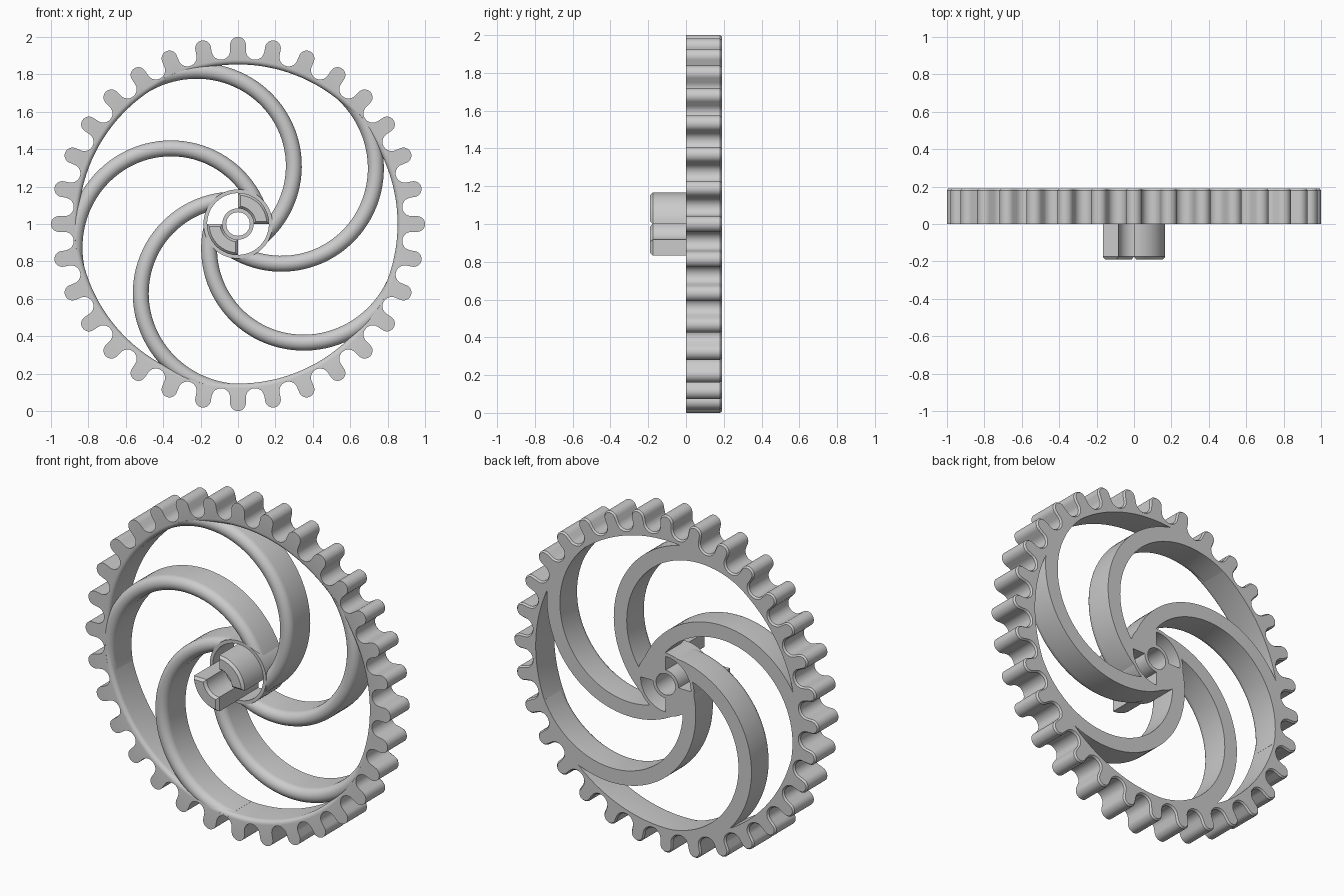
import bpy, bmesh
from math import sin, cos, pi, radians, atan2, hypot

cube = bpy.data.objects.get("Cube")
if cube:
    bpy.data.objects.remove(cube)

DEPTH = 0.19      # wheel thickness
CENTRE_Z = 1.0    # axle height
TEETH = 32
SPOKES = 5


def skin(name, loops, wrap=False, angle=35):
    """Bridge equal loops of (x, height, y) points; wrap round or cap the ends."""
    bm = bmesh.new()
    rows = [[bm.verts.new((x, y, h + CENTRE_Z)) for x, h, y in loop] for loop in loops]
    n = len(rows[0])
    pairs = list(zip(rows, rows[1:]))
    if wrap:
        pairs.append((rows[-1], rows[0]))
    else:
        bm.faces.new(rows[0])
        bm.faces.new(rows[-1])
    for a, b in pairs:
        for i in range(n):
            j = (i + 1) % n
            bm.faces.new((a[i], a[j], b[j], b[i]))
    bmesh.ops.recalc_face_normals(bm, faces=bm.faces)
    mesh = bpy.data.meshes.new(name)
    bm.to_mesh(mesh)
    bm.free()
    obj = bpy.data.objects.new(name, mesh)
    bpy.context.collection.objects.link(obj)
    bpy.ops.object.select_all(action='DESELECT')
    obj.select_set(True)
    bpy.context.view_layer.objects.active = obj
    bpy.ops.object.shade_smooth_by_angle(angle=radians(angle))
    return obj


def at(loop, y):
    return [(x, h, y) for x, h in loop]


def circle(r, angles):
    return [(r * cos(a), r * sin(a)) for a in angles]


def gear_outline(inset=0.0, steps=8):
    """Round tooth tips flowing into round valleys."""
    half = pi / TEETH
    tip_r, tip_c, valley_c = 0.042, 0.958, 0.932
    vx, vy = valley_c * sin(half), valley_c * cos(half)
    valley_r = vx - tip_r
    side = []
    for i in range(steps + 1):
        a = pi / 2 * (1 - i / steps)
        r = tip_r - inset
        side.append((r * cos(a), tip_c + r * sin(a)))
    for i in range(steps + 1):
        a = pi + (pi / 2 - half) * i / steps
        r = valley_r + inset
        side.append((vx + r * cos(a), vy + r * sin(a)))
    tooth = [(-x, h) for x, h in side[-2:0:-1]] + side
    points = []
    for k in range(TEETH):
        c, s = cos(2 * half * k), sin(2 * half * k)
        points += [(x * c + h * s, h * c - x * s) for x, h in tooth]
    return points


# Toothed rim: chamfered back edge, rounded inner front edge
outer = gear_outline()
angles = [atan2(h, x) for x, h in outer]
RIM_R, FILLET = 0.853, 0.025
loops = [at(outer, 0), at(outer, DEPTH - 0.01), at(gear_outline(0.008), DEPTH),
         at(circle(RIM_R, angles), DEPTH)]
for i in range(6):
    a = pi / 2 * i / 5
    loops.append(at(circle(RIM_R + FILLET * (1 - cos(a)), angles), FILLET * (1 - sin(a))))
skin("toothed_rim", loops, wrap=True)

# Curved spokes: half circles touching hub and rim, rounded at the front
SPOKE_R, OFFSET, HALF_W = 0.5, 0.37, 0.0425
section = [(HALF_W, DEPTH)]
for i in range(13):
    a = pi * i / 12
    section.append((HALF_W * cos(a), HALF_W * (1 - sin(a))))
section.append((-HALF_W, DEPTH))


def spoke(name, turn, steps=48):
    loops = []
    for i in range(steps + 1):
        t = i / steps
        a = turn + pi + pi * t
        loop = []
        for u, y in section:
            r = SPOKE_R + u
            x = OFFSET * cos(turn) + r * cos(a)
            h = OFFSET * sin(turn) + r * sin(a)
            d = hypot(x, h)
            # Ease out to the rim, and stay between hub bore and rim
            k = min(max(d * (1 + 0.03 * t ** 5), 0.17), 0.875) / d
            loop.append((x * k, h * k, y))
        loops.append(loop)
    skin(name, loops)


for n in range(SPOKES):
    spoke(f"spoke_{n + 1}", radians(51) + 2 * pi * n / SPOKES)


# Hub ring and axle tube
def tube(name, r_in, r_out):
    ring = [2 * pi * i / 64 for i in range(64)]
    big, small = circle(r_out, ring), circle(r_in, ring)
    skin(name, [at(big, 0), at(big, DEPTH), at(small, DEPTH), at(small, 0)], wrap=True)


tube("hub_ring", 0.165, 0.185)
tube("axle_tube", 0.063, 0.084)


# Quarter-ring drive lugs running through the hub and out of the front
def lug_outline(start, inset=0.0, steps=16):
    points = []
    for r, order in ((0.167 - inset, range(steps + 1)),
                     (0.083 + inset, range(steps, -1, -1))):
        trim = inset / r
        points += circle(r, [start + trim + (pi / 2 - 2 * trim) * i / steps for i in order])
    return points


for name, start in (("upper_lug", 0), ("lower_lug", pi)):
    full = lug_outline(start)
    skin(name, [at(lug_outline(start, 0.013), -DEPTH), at(full, 0.015 - DEPTH),
                at(full, DEPTH)])
